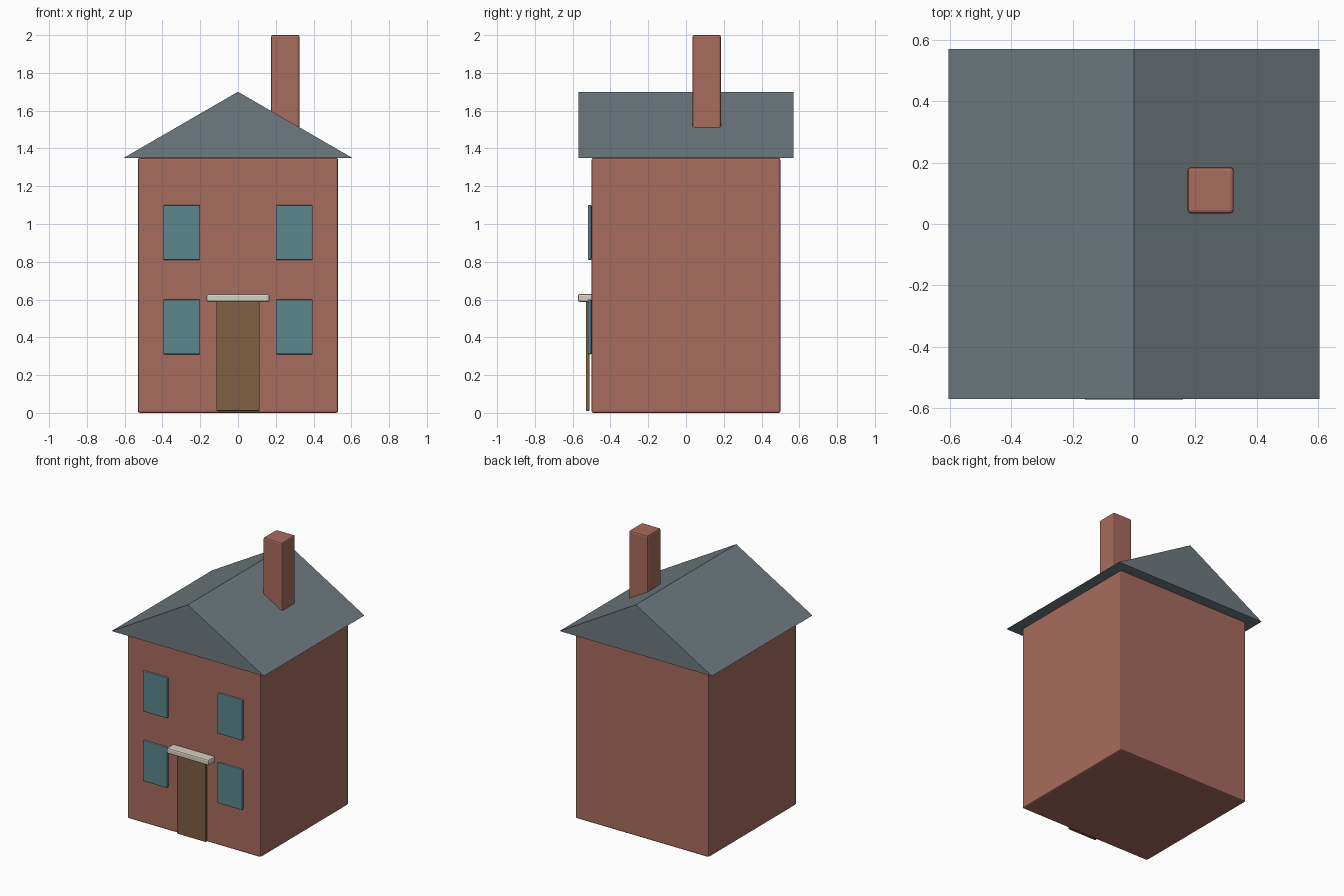
import bpy
import bmesh

if "Cube" in bpy.data.objects:
    bpy.data.objects.remove(bpy.data.objects["Cube"])


def linear(c):
    c /= 255
    return c / 12.92 if c <= 0.04045 else ((c + 0.055) / 1.055) ** 2.4


def material(name, r, g, b):
    m = bpy.data.materials.new(name)
    m.diffuse_color = (linear(r), linear(g), linear(b), 1)
    m.use_nodes = True
    m.node_tree.nodes["Principled BSDF"].inputs["Base Color"].default_value = m.diffuse_color
    return m


brick = material("brick", 168, 108, 94)
slate = material("slate", 110, 122, 127)
glass = material("window_blue", 91, 135, 143)
wood = material("door_brown", 128, 95, 68)
stone = material("pale_stone", 214, 208, 190)


def finish(name, bm, mat):
    bmesh.ops.recalc_face_normals(bm, faces=bm.faces)
    mesh = bpy.data.meshes.new(name)
    bm.to_mesh(mesh)
    bm.free()
    mesh.materials.append(mat)
    obj = bpy.data.objects.new(name, mesh)
    bpy.context.collection.objects.link(obj)
    return obj


def box(name, x, y, z, mat, bevel):
    """Bevelled box from (min, max) ranges on each axis."""
    bm = bmesh.new()
    bmesh.ops.create_cube(bm, size=1)
    for v in bm.verts:
        v.co = [(lo + hi) / 2 + c * (hi - lo) for c, (lo, hi) in zip(v.co, (x, y, z))]
    obj = finish(name, bm, mat)
    mod = obj.modifiers.new("soft_edges", 'BEVEL')
    mod.width = bevel
    mod.segments = 2
    return obj


# Walls and chimney
box("walls", (-0.53, 0.53), (-0.5, 0.5), (0, 1.35), brick, 0.01)
box("chimney", (0.175, 0.325), (0.035, 0.185), (1.4, 2.0), brick, 0.01)

# Gable roof: triangle profile extruded front to back
bm = bmesh.new()
gable = bm.faces.new([bm.verts.new(p) for p in
                      ((-0.605, -0.57, 1.35), (0.605, -0.57, 1.35), (0, -0.57, 1.7))])
ext = bmesh.ops.extrude_face_region(bm, geom=[gable], use_keep_orig=True)
bmesh.ops.translate(bm, vec=(0, 1.14, 0),
                    verts=[v for v in ext["geom"] if isinstance(v, bmesh.types.BMVert)])
finish("roof", bm, slate)

# Four front windows
for side, cx in (("left", -0.2975), ("right", 0.2975)):
    for floor, z in (("lower", 0.31), ("upper", 0.81)):
        box(f"window_{floor}_{side}", (cx - 0.0975, cx + 0.0975), (-0.52, -0.5),
            (z, z + 0.29), glass, 0.006)

# Door and canopy above it
box("door", (-0.115, 0.115), (-0.53, -0.51), (0.01, 0.59), wood, 0.006)
box("door_canopy", (-0.167, 0.167), (-0.572, -0.495), (0.588, 0.63), stone, 0.01)
